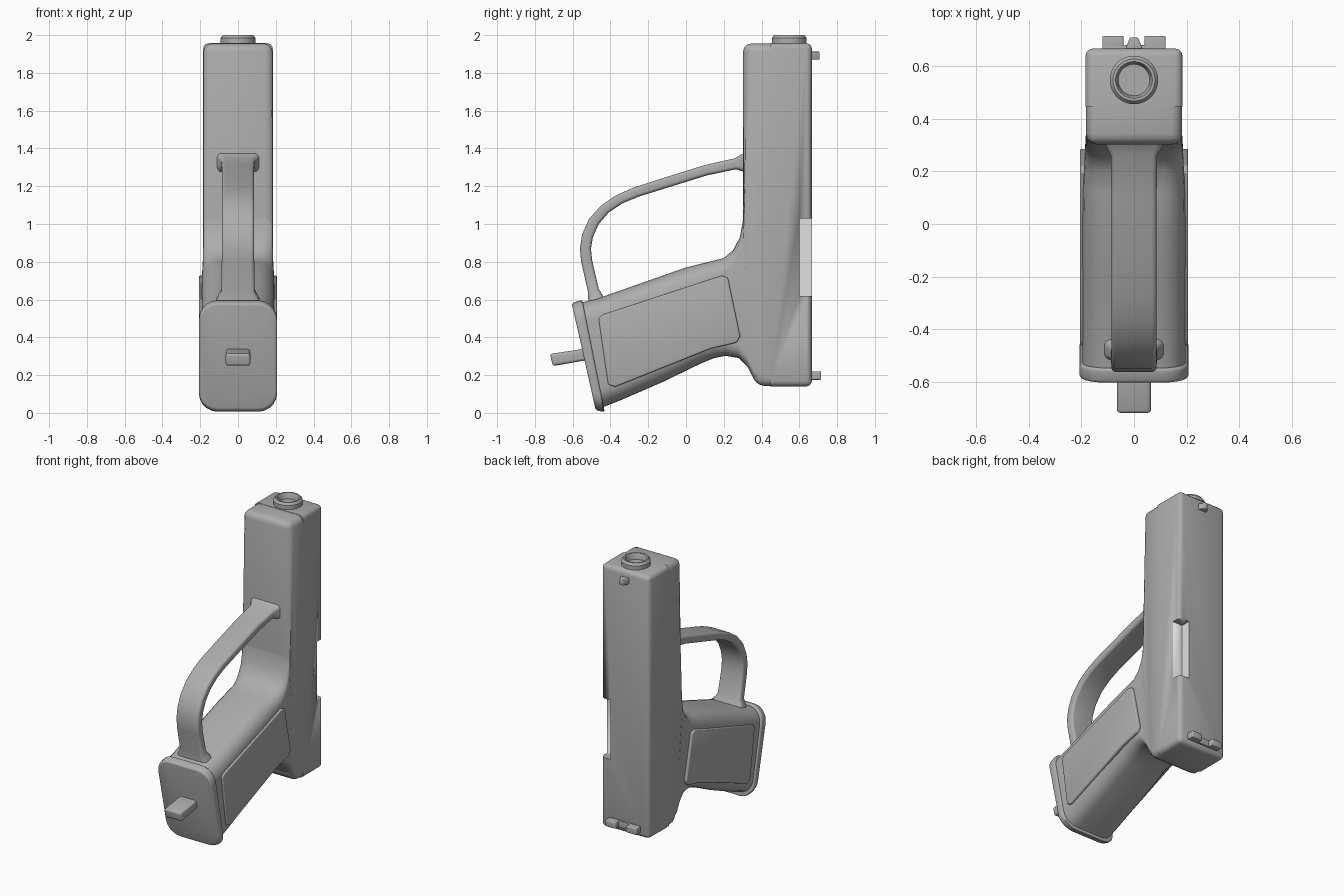
import bpy, bmesh, math
from mathutils import Vector

cube = bpy.data.objects.get("Cube")
if cube:
    bpy.data.objects.remove(cube, do_unlink=True)


def material(name, v):
    m = bpy.data.materials.new(name)
    m.use_nodes = True
    m.diffuse_color = (v, v, v, 1)
    m.node_tree.nodes["Principled BSDF"].inputs["Base Color"].default_value = (v, v, v, 1)
    return m


grey = material("mid grey", 0.42)
pale = material("pale grey", 0.75)


def finish(name, bm, mat=grey, bevel=0, angle=35):
    bmesh.ops.recalc_face_normals(bm, faces=bm.faces)
    me = bpy.data.meshes.new(name)
    bm.to_mesh(me)
    bm.free()
    me.materials.append(mat)
    ob = bpy.data.objects.new(name, me)
    bpy.context.collection.objects.link(ob)
    bpy.ops.object.select_all(action='DESELECT')
    ob.select_set(True)
    bpy.context.view_layer.objects.active = ob
    if bevel:
        b = ob.modifiers.new("bevel", 'BEVEL')
        b.width, b.segments, b.limit_method = bevel, 3, 'ANGLE'
        b.angle_limit = math.radians(40)
        bpy.ops.object.modifier_apply(modifier="bevel")
    bpy.ops.object.shade_smooth_by_angle(angle=math.radians(angle))
    return ob


def skin(rings, caps=True):
    """Join closed rings of points into a tube."""
    bm = bmesh.new()
    rows = [[bm.verts.new(p) for p in ring] for ring in rings]
    n = len(rows[0])
    for a, b in zip(rows, rows[1:]):
        for i in range(n):
            bm.faces.new((a[i], a[(i + 1) % n], b[(i + 1) % n], b[i]))
    if caps:
        bm.faces.new(rows[0])
        bm.faces.new(rows[-1])
    return bm


def section(top, bottom, half, r, steps=5):
    """Rounded rectangle spanning two (y, z) points and +-half in x."""
    a, b = Vector((0, *top)), Vector((0, *bottom))
    mid, up = (a + b) / 2, (a - b).normalized()
    h = (a - b).length / 2
    pts = []
    for k, (sx, sz) in enumerate(((1, 1), (-1, 1), (-1, -1), (1, -1))):
        for i in range(steps + 1):
            t = math.pi / 2 * (k + i / steps)
            pts.append(mid + Vector((sx * (half - r) + r * math.cos(t), 0, 0))
                       + up * (sz * (h - r) + r * math.sin(t)))
    return pts


def loft(name, rows, **kw):
    return finish(name, skin([section(*r) for r in rows]), **kw)


def extrude(outline, x0, x1):
    return skin([[(x, y, z) for y, z in outline] for x in (x0, x1)])


def box(x0, x1, y0, y1, z0, z1):
    return extrude([(y0, z0), (y1, z0), (y1, z1), (y0, z1)], x0, x1)


SEAM = 0.447


def soften(bm, width):
    """Round every edge except those on the seam between slide and frame."""
    edges = [e for e in bm.edges if not all(abs(v.co.y - SEAM) < 0.001 for v in e.verts)]
    bmesh.ops.bevel(bm, geom=edges, offset=width, segments=3, profile=0.5, affect='EDGES')


# Frame
bm = extrude([(SEAM, 1.955), (0.302, 1.955), (0.302, 0.9), (0.33, 0.24),
              (0.375, 0.142), (SEAM, 0.142)], -0.183, 0.183)
soften(bm, 0.042)
finish("frame", bm)

# Slide with side port
bm = box(-0.185, 0.185, SEAM + 0.004, 0.667, 0.14, 1.957)
for v in bm.verts:
    if v.co.y < 0.5:
        v.co.y = SEAM
soften(bm, 0.03)
slide = finish("slide", bm)
slide.data.materials.append(pale)
cutter = finish("port_cutter", box(0.11, 0.25, 0.6, 0.75, 0.62, 1.03))
cut = slide.modifiers.new("port", 'BOOLEAN')
cut.operation, cut.object = 'DIFFERENCE', cutter
bpy.context.view_layer.objects.active = slide
bpy.ops.object.modifier_apply(modifier="port")
bpy.data.objects.remove(cutter, do_unlink=True)
for p in slide.data.polygons:
    c = p.center
    if 0.63 < c.z < 1.02 and c.x > 0.1 and (abs(c.y - 0.6) < 0.002 or abs(c.x - 0.11) < 0.002):
        p.material_index = 1

# Barrel muzzle with bore
profile = [(0.092, 1.9), (0.092, 1.985), (0.08, 2.0), (0.07, 2.0), (0.065, 1.99), (0.06, 1.96)]
bm = skin([[(r * math.cos(t), 0.547 + r * math.sin(t), z)
            for t in [math.tau * i / 32 for i in range(32)]] for r, z in profile])
finish("barrel", bm)

# Sights
finish("front_sight", skin([
    [(-0.035, 0.66, z), (0.035, 0.66, z), (0.015, 0.708, z), (-0.015, 0.708, z)]
    for z in (1.87, 1.912)]), bevel=0.005)
finish("rear_sight_base", box(-0.12, 0.12, 0.655, 0.68, 0.175, 0.22), bevel=0.004)
for side, name in ((-1, "right"), (1, "left")):
    lo, hi = sorted((side * 0.04, side * 0.12))
    finish("rear_sight_" + name, box(lo, hi, 0.66, 0.715, 0.175, 0.22), bevel=0.006)

# Grip flaring into the frame
loft("grip", [
    ((-0.55, 0.585), (-0.44, 0.03), 0.195, 0.1),
    ((-0.45, 0.612), (-0.35, 0.065), 0.195, 0.1),
    ((-0.2, 0.7), (-0.12, 0.165), 0.195, 0.1),
    ((0.0, 0.77), (0.08, 0.262), 0.195, 0.1),
    ((0.12, 0.8), (0.15, 0.29), 0.193, 0.09),
    ((0.2, 0.82), (0.21, 0.302), 0.19, 0.08),
    ((0.25, 0.862), (0.28, 0.29), 0.187, 0.07),
    ((0.285, 0.93), (0.325, 0.245), 0.184, 0.06),
    ((0.3, 1.01), (0.36, 0.18), 0.182, 0.05),
    ((0.315, 1.14), (0.4, 0.15), 0.178, 0.04)], angle=50)

# Side panels on the grip
panel = [(-0.463, 0.5), (-0.44, 0.52), (0.19, 0.727), (0.222, 0.715), (0.287, 0.405),
         (0.268, 0.372), (0.13, 0.34), (-0.375, 0.138), (-0.412, 0.15)]
for side, name in ((-1, "right"), (1, "left")):
    finish("grip_panel_" + name, extrude(panel, side * 0.17, side * 0.206), bevel=0.008)

# Base plate and its peg
loft("base_plate", [
    ((-0.605, 0.58), (-0.478, 0.015), 0.207, 0.1),
    ((-0.55, 0.6), (-0.43, 0.003), 0.207, 0.1)], bevel=0.012)
loft("base_peg", [
    ((-0.5, 0.345), (-0.49, 0.285), 0.065, 0.015),
    ((-0.72, 0.312), (-0.705, 0.248), 0.065, 0.015)], bevel=0.012)

# Curved guard strap with flared ends
loft("guard", [
    ((0.32, 1.385), (0.32, 1.265), 0.118, 0.03),
    ((0.295, 1.37), (0.295, 1.28), 0.108, 0.025),
    ((0.26, 1.348), (0.265, 1.29), 0.088, 0.018),
    ((0.1, 1.312), (0.11, 1.257), 0.086, 0.018),
    ((-0.1, 1.25), (-0.08, 1.198), 0.086, 0.018),
    ((-0.28, 1.192), (-0.25, 1.145), 0.086, 0.018),
    ((-0.37, 1.152), (-0.335, 1.11), 0.086, 0.018),
    ((-0.45, 1.098), (-0.41, 1.06), 0.086, 0.018),
    ((-0.515, 1.025), (-0.463, 0.998), 0.086, 0.018),
    ((-0.55, 0.945), (-0.493, 0.93), 0.086, 0.018),
    ((-0.562, 0.87), (-0.503, 0.87), 0.086, 0.018),
    ((-0.555, 0.8), (-0.497, 0.808), 0.086, 0.018),
    ((-0.52, 0.645), (-0.462, 0.657), 0.088, 0.018),
    ((-0.518, 0.61), (-0.445, 0.63), 0.105, 0.025),
    ((-0.515, 0.58), (-0.43, 0.6), 0.118, 0.03)], angle=50)
